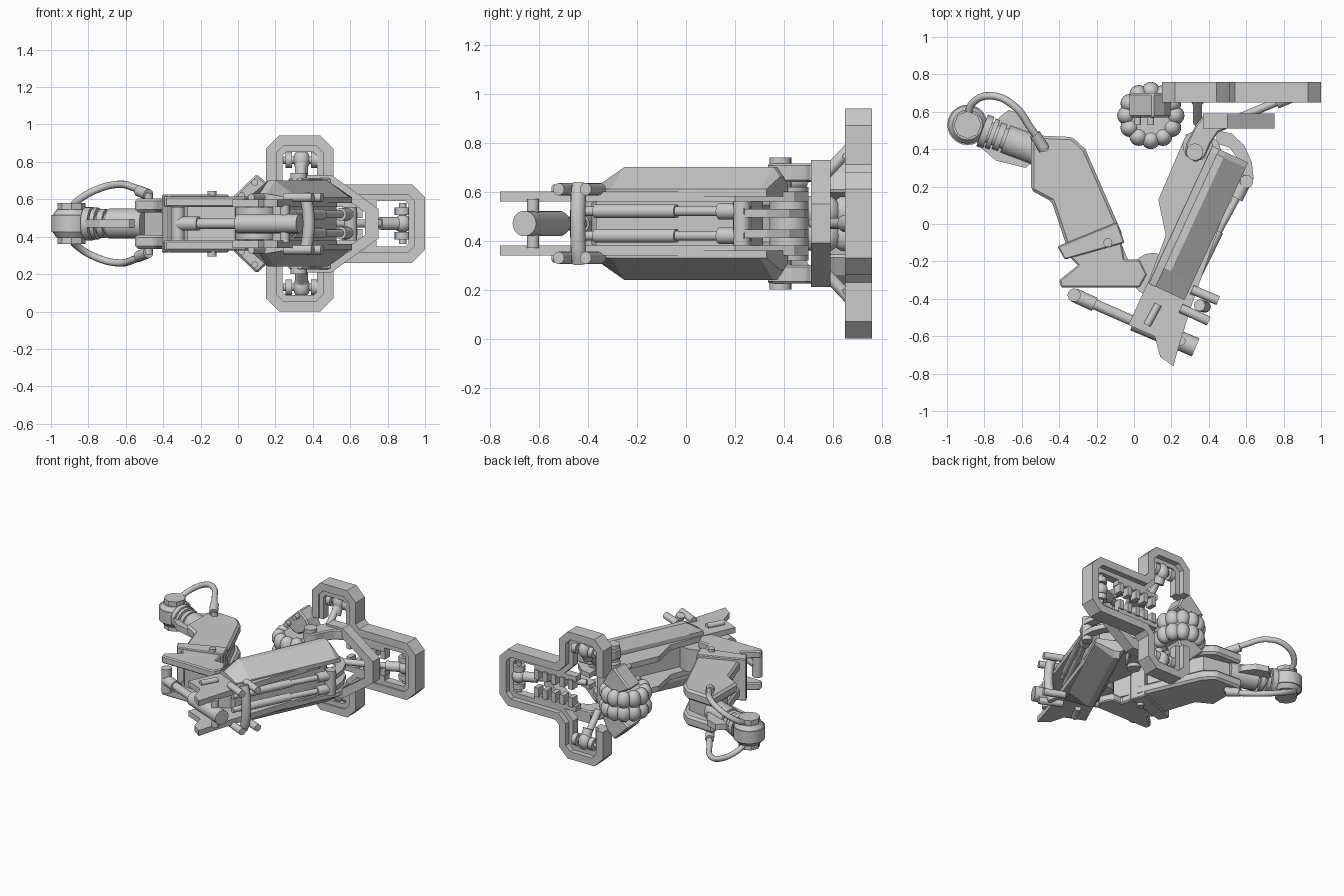
import bpy, bmesh, math
from mathutils import Vector

cube = bpy.data.objects.get("Cube")
if cube:
    bpy.data.objects.remove(cube)

MID = 0.47          # height of the mirror plane
SIDES = (("upper", 1), ("lower", -1))


def finish(name, bm, bevel=0.0, smooth=False):
    bmesh.ops.recalc_face_normals(bm, faces=bm.faces)
    mesh = bpy.data.meshes.new(name)
    bm.to_mesh(mesh)
    bm.free()
    ob = bpy.data.objects.new(name, mesh)
    ob.location.z = MID
    bpy.context.collection.objects.link(ob)
    if bevel:
        mod = ob.modifiers.new("edge_bevel", "BEVEL")
        mod.width, mod.segments = bevel, 1
    if smooth:
        bpy.ops.object.select_all(action="DESELECT")
        ob.select_set(True)
        bpy.context.view_layer.objects.active = ob
        bpy.ops.object.shade_smooth_by_angle(angle=math.radians(40))
    return ob


def place(p, h, plane):
    return (p[0], p[1], h) if plane == "xy" else (p[0], h, p[1])


def prism(name, pts, a, b, plane="xy", bevel=0.0):
    bm = bmesh.new()
    lo, hi = ([bm.verts.new(place(p, h, plane)) for p in pts] for h in (a, b))
    bm.faces.new(lo)
    bm.faces.new(hi)
    for i in range(len(pts)):
        j = (i + 1) % len(pts)
        bm.faces.new((lo[i], lo[j], hi[j], hi[i]))
    return finish(name, bm, bevel)


def pair(name, pts, a, b, plane="xy", bevel=0.0):
    for side, s in SIDES:
        if plane == "xy":
            prism(f"{side}_{name}", pts, s * a, s * b, plane, bevel)
        else:
            prism(f"{side}_{name}", [(x, s * z) for x, z in pts], a, b, plane, bevel)


def inset(pts, d):
    out, n = [], len(pts)
    for i in range(n):
        p, q, r = (Vector(pts[(i + k) % n]) for k in (-1, 0, 1))
        e, f = (q - p).normalized(), (r - q).normalized()
        m, o = Vector((e.y, -e.x)), Vector((f.y, -f.x))
        out.append(q + (m + o) * d / (1 + m.dot(o)))
    return out


def rod(name, p, q, r, r_end=None, sides=20):
    p, q = Vector(p), Vector(q)
    bm = bmesh.new()
    bmesh.ops.create_cone(bm, cap_ends=True, segments=sides, radius1=r,
                          radius2=r_end or r, depth=(q - p).length)
    bm.transform((q - p).to_track_quat("Z", "Y").to_matrix().to_4x4())
    bmesh.ops.translate(bm, verts=bm.verts, vec=(p + q) / 2)
    return finish(name, bm, smooth=sides > 8)


def pin(name, x, y, h, r, sides=20):
    return rod(name, (x, y, -h), (x, y, h), r, sides=sides)


def ball(name, c, r, squash=1.0):
    bm = bmesh.new()
    bmesh.ops.create_uvsphere(bm, u_segments=16, v_segments=10, radius=r)
    bmesh.ops.scale(bm, verts=bm.verts, vec=(1, 1, squash))
    bmesh.ops.translate(bm, verts=bm.verts, vec=c)
    return finish(name, bm, smooth=True)


def hose(name, pts, r):
    cu = bpy.data.curves.new(name, "CURVE")
    cu.dimensions, cu.bevel_depth, cu.bevel_resolution = "3D", r, 3
    cu.use_fill_caps = True
    sp = cu.splines.new("BEZIER")
    sp.bezier_points.add(len(pts) - 1)
    for bp, p in zip(sp.bezier_points, pts):
        bp.co = p
        bp.handle_left_type = bp.handle_right_type = "AUTO"
    ob = bpy.data.objects.new(name, cu)
    ob.location.z = MID
    bpy.context.collection.objects.link(ob)


def flip(pts):
    return [(x, -z) for x, z in reversed(pts)]


# Mounting frame: three lobes, open beside the wheel, with a stepped inner rim
half = [(.15, .20), (.15, .40), (.22, .47), (.44, .47), (.51, .40), (.51, .24), (.54, .21), (.93, .21), (1, .14)]
outline = half + flip(half)
rim, hole = inset(outline, .055), inset(outline, .088)
prism("mount_frame", outline + rim[::-1], .65, .76, "xz")
prism("mount_inner_rim", rim + hole[::-1], .66, .72, "xz")
for i in range(5):
    x = .42 + .07 * i
    pair(f"frame_comb_{i}", [(x, .03), (x + .035, .03), (x + .035, .10), (x, .10)], .67, .73, "xz")
pair("frame_comb_rail", [(.40, .09), (.74, .09), (.74, .13), (.40, .13)], .66, .72, "xz")

# Lobe joints and struts to the shoulder
for side, s in SIDES:
    c = Vector((.34, .70, .34 * s))
    for k in (-1, 1):
        rod(f"{side}_lobe_collar", c + Vector((.05 * k, 0, 0)), c + Vector((.085 * k, 0, 0)), .042)
    rod(f"{side}_lobe_axle", c - Vector((.10, 0, 0)), c + Vector((.10, 0, 0)), .02)
    ball(f"{side}_lobe_ball", c, .045, 1.3)
    rod(f"{side}_lobe_sleeve", c, (.34, .66, .26 * s), .035)
    rod(f"{side}_lobe_strut", c, (.34, .54, .17 * s), .024)
    rod(f"{side}_side_collar", (.88, .70, .045 * s), (.88, .70, .085 * s), .042)
pin("side_lobe_axle", .88, .70, .11, .02)
ball("side_lobe_ball", (.88, .70, 0), .048)
rod("side_lobe_sleeve", (.88, .70, 0), (.76, .65, 0), .035)
rod("side_lobe_strut", (.78, .66, 0), (.45, .52, 0), .022)

# Shoulder bracket
half = [(.37, .26), (.50, .26), (.75, .08)]
inner = [(.68, .06), (.48, .2), (.37, .2)]
prism("shoulder_bracket", half + flip(half) + flip(inner) + inner, .51, .59, "xz")
pair("shoulder_ear", [(.38, .59), (.50, .59), (.50, .51), (.45, .49), (.41, .43), (.38, .36),
                      (.33, .33), (.27, .37), (.28, .43), (.33, .53)], .17, .245, bevel=.008)
pin("shoulder_pivot", .325, .385, .27, .045)
pin("shoulder_hub", .34, .42, .15, .08)

# Studded wheel and its clamps
pin("wheel_drum", .09, .58, .09, .145)
for i in range(12):
    a = math.tau * i / 12
    for side, s in SIDES:
        ball(f"{side}_wheel_stud_{i}", (.09 + .13 * math.cos(a), .58 + .13 * math.sin(a), .05 * s), .05, 1.25)
pair("wheel_clamp", [(.10, .265), (.16, .21), (.20, .13), (.08, .08), (-.03, .14)], .57, .70, "xz", .01)
for side, s in SIDES:
    for x, z in ((.09, .22), (.02, .15)):
        rod(f"{side}_clamp_bolt", (x, .53, z * s), (x, .58, z * s), .018)

# Upper arm side plates and core
pair("arm_plate", [(.28, .48), (.13, .13), (.17, -.06), (.08, -.30), (-.03, -.54), (.11, -.60), (.14, -.71),
                   (.21, -.76), (.25, -.62), (.31, -.43), (.53, .20), (.45, .44), (.38, .50)], .09, .13)


def along(t, u, z):
    return Vector((.17 + .42 * t + .907 * u, -.36 + .907 * t - .42 * u, z))


prism("arm_core", [along(t, u, 0).xy for t, u in ((.02, -.05), (.02, .06), (.72, .06), (.72, -.05))], -.09, .09)

# Faceted arm covers lofted through four stations
section = [(-.10, .11), (-.10, .16), (-.06, .23), (-.02, .23), (.11, .14), (.11, .11)]
for side, s in SIDES:
    bm = bmesh.new()
    rows = []
    for t, cut in ((0, .16), (.11, .23), (.78, .23), (.81, .19)):
        rows.append([bm.verts.new(along(t, u, s * min(z, cut))) for u, z in section])
    for a, b in zip(rows, rows[1:]):
        for i in range(len(section)):
            j = (i + 1) % len(section)
            bm.faces.new((a[i], a[j], b[j], b[i]))
    bm.faces.new(rows[0])
    bm.faces.new(rows[-1])
    finish(f"{side}_arm_cover", bm)
    # Twin pistons and bumper fittings
    z = .05 * s
    rod(f"{side}_piston_barrel", along(.04, .11, z), along(.41, .12, z), .028)
    rod(f"{side}_piston_rod", along(.40, .12, z), along(.70, .14, z), .02)
    rod(f"{side}_piston_eye", along(.61, .135, z), along(.74, .14, z), .034)
    rod(f"{side}_piston_foot", along(-.03, .11, z), along(.05, .11, z), .02)
    z = .14 * s
    rod(f"{side}_bumper_post", (.25, -.45, z), (.40, -.52, z), .025)
    rod(f"{side}_bumper_stub", (.31, -.35, z), (.45, -.41, z), .025)
    rod(f"{side}_plate_lug", (.07, -.54, z), (.13, -.43, z), .02)
hose("bumper_bar", [(.35, -.435, -.16), (.37, -.44, -.1), (.37, -.44, .1), (.35, -.435, .16)], .032)
pin("piston_pin", *along(.715, .145, 0).xy, .09, .035)
pair("shoulder_link", [(.44, .50), (.52, .485), (.59, .42), (.63, .33), (.64, .24), (.59, .24),
                       (.56, .34), (.51, .41), (.44, .43)], .025, .06)

# Elbow piston
rod("elbow_barrel", (0, -.52, 0), (.33, -.66, 0), .052)
rod("elbow_rod", (-.31, -.385, 0), (.02, -.53, 0), .028)
rod("elbow_rod_sleeve", (-.32, -.38, 0), (-.21, -.43, 0), .038)
pin("elbow_piston_pin", -.32, -.38, .09, .035)
pin("barrel_pin", .25, -.625, .10, .025)

# Elbow fork and disc
pin("elbow_disc", .10, -.27, .085, .115, 28)
pair("elbow_fork", [(-.40, -.30), (-.39, -.34), (.03, -.34), (.07, -.27), (.03, -.19), (-.05, -.19),
                    (-.07, -.08), (-.36, -.16), (-.30, -.22)], .09, .145, bevel=.008)
prism("elbow_web", [(-.27, -.24), (0, -.27), (-.07, -.10), (-.34, -.16)], -.10, .10)
prism("forearm_clamp", [(-.41, -.12), (-.09, .01), (-.05, -.10), (-.37, -.19)], -.155, .155, bevel=.006)
pin("clamp_bolt", -.14, -.10, .175, .024)

# Forearm
forearm = [(-.55, .475), (-.55, .18), (-.44, .12), (-.36, -.12), (-.06, -.06), (-.26, .40), (-.33, .465)]
pair("forearm_plate", forearm, .06, .135, bevel=.015)
prism("forearm_core", [(-.50, .42), (-.50, .22), (-.40, .14), (-.32, -.10), (-.10, -.04), (-.29, .38)], -.07, .07)

# Wrist shaft, fin and head
joint, tip = Vector((-.50, .385, 0)), Vector((-.89, .53, 0))
shaft = lambda f: joint.lerp(tip, f)
for name, a, b, r in (("wrist_sleeve", 0, .48, .08), ("wrist_neck", .45, 1, .06),
                      ("wrist_rib_a", .52, .60, .078), ("wrist_rib_b", .63, .69, .085), ("wrist_rib_c", .71, .80, .09)):
    rod(name, shaft(a), shaft(b), r)
prism("wrist_fin", [(-.82, .41), (-.74, .34), (-.58, .30), (-.52, .35), (-.52, .50), (-.58, .58), (-.67, .61),
                    (-.72, .57)], -.022, .022)
pin("wrist_head", tip.x, tip.y, .045, .108, 24)
pin("wrist_head_bolt", tip.x, tip.y, .11, .074, 8)
for side, s in SIDES:
    rod(f"{side}_head_flange", (tip.x, tip.y, .04 * s), (tip.x, tip.y, .075 * s), .105, .08)
    hose(f"{side}_hose", [(-.89, .58, .08 * s), (-.86, .65, .12 * s), (-.76, .685, .18 * s), (-.64, .63, .21 * s),
                          (-.55, .51, .19 * s), (-.48, .41, .16 * s)], .02)
    rod(f"{side}_hose_collar", (-.53, .48, .175 * s), (-.48, .40, .155 * s), .03)
    rod(f"{side}_hose_mount", (-.48, .41, .12 * s), (-.48, .41, .165 * s), .025)
